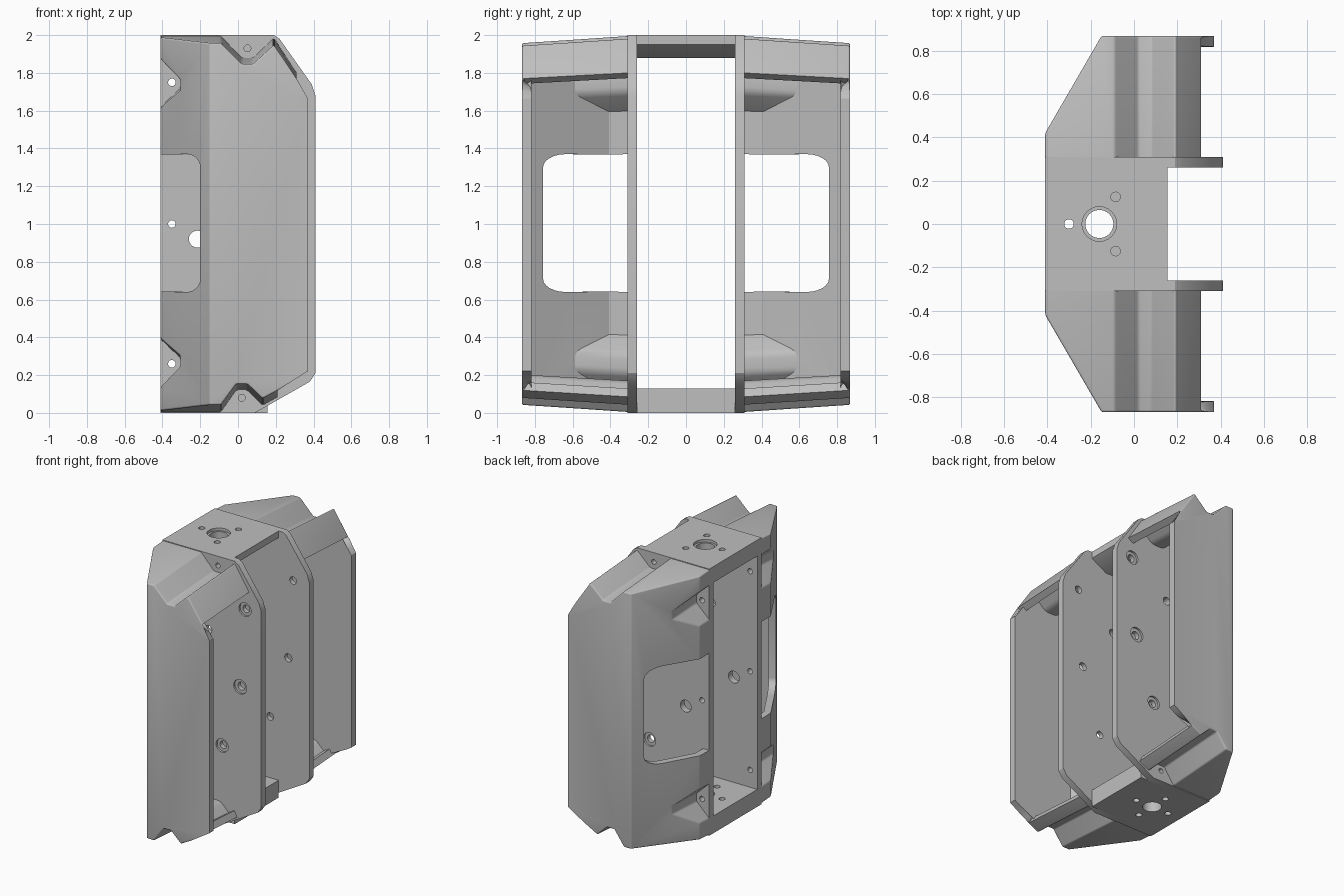
import bpy, bmesh, math
from mathutils import Vector

if "Cube" in bpy.data.objects:
    bpy.data.objects.remove(bpy.data.objects["Cube"])

SHADE = (0.52, 0.52, 0.52, 1)
grey = bpy.data.materials.new("plain_grey")
grey.use_nodes = True
grey.diffuse_color = SHADE
grey.node_tree.nodes["Principled BSDF"].inputs["Base Color"].default_value = SHADE


def make_object(name, bm):
    bmesh.ops.recalc_face_normals(bm, faces=bm.faces)
    mesh = bpy.data.meshes.new(name)
    bm.to_mesh(mesh)
    bm.free()
    mesh.materials.append(grey)
    obj = bpy.data.objects.new(name, mesh)
    bpy.context.collection.objects.link(obj)
    return obj


def extrude_profile(name, points, y0, y1):
    bm = bmesh.new()
    face = bm.faces.new([bm.verts.new((x, y0, z)) for x, z in points])
    new = bmesh.ops.extrude_face_region(bm, geom=[face])["geom"]
    moved = [v for v in new if isinstance(v, bmesh.types.BMVert)]
    bmesh.ops.translate(bm, verts=moved, vec=(0, y1 - y0, 0))
    # The starting face stays behind as the first cap
    if not face.is_valid:
        bmesh.ops.holes_fill(bm, edges=bm.edges)
    return make_object(name, bm)


def cylinder(center, radius, depth, axis):
    bm = bmesh.new()
    bmesh.ops.create_cone(bm, cap_ends=True, segments=24, radius1=radius,
                          radius2=radius, depth=depth)
    obj = make_object("hole_cutter", bm)
    obj.location = center
    if axis == "y":
        obj.rotation_euler.x = math.pi / 2
    return obj


def apply_all(obj):
    bpy.context.view_layer.objects.active = obj
    for mod in list(obj.modifiers):
        bpy.ops.object.modifier_apply(modifier=mod.name)


def cut(obj, cutter):
    cutter.hide_render = True
    bpy.context.view_layer.update()
    mod = obj.modifiers.new("cut", "BOOLEAN")
    mod.object, mod.solver = cutter, "EXACT"
    apply_all(obj)
    bpy.data.objects.remove(cutter)


def finish(obj):
    bpy.ops.object.select_all(action="DESELECT")
    obj.select_set(True)
    bpy.context.view_layer.objects.active = obj
    bpy.ops.object.shade_smooth_by_angle(angle=math.radians(30))


def mirror_y(obj):
    mod = obj.modifiers.new("mirror", "MIRROR")
    mod.use_axis = (False, True, False)
    apply_all(obj)


# Side housing: grooved, dented outline swept outward, open towards +x
low, high = 0.64, 1.37
outline = [(-0.41, 1.995), (-0.09, 1.995), (0.02, 1.88), (0.08, 1.88), (0.19, 1.985),
           (0.31, 1.80), (0.37, 1.69), (0.37, 0.19), (0.21, 0.085),
           (0.13, 0.04), (0.05, 0.12), (-0.01, 0.12), (-0.09, 0.005), (-0.41, 0.005),
           (-0.41, 0.13), (-0.305, 0.23), (-0.305, 0.29), (-0.41, 0.39), (-0.41, low),
           (-0.41, high), (-0.41, 1.62), (-0.305, 1.72), (-0.305, 1.78), (-0.41, 1.88)]
open_spans = (5, 6, 7, 18)
bm = bmesh.new()
inner = [bm.verts.new((x, 0.305, z)) for x, z in outline]
outer = [bm.verts.new((x, 0.868, 1 + (z - 1) * 0.962)) for x, z in outline]
for i in range(len(outline)):
    j = (i + 1) % len(outline)
    if i not in open_spans:
        bm.faces.new((inner[i], inner[j], outer[j], outer[i]))
bm.faces.new(outer)
bmesh.ops.delete(bm, geom=[v for v in bm.verts if not v.link_faces], context="VERTS")

# Slanted rear wall, with a rounded access window along its inner edge
p, q = Vector((-0.41, 0.42, 0)), Vector((-0.15, 0.868, 0))
along = q - p
outward = Vector((-along.y, along.x, 0)).normalized()
res = bmesh.ops.bisect_plane(bm, geom=bm.verts[:] + bm.edges[:] + bm.faces[:],
                             plane_co=p, plane_no=outward, clear_outer=True)
rim = [e for e in res["geom_cut"] if isinstance(e, bmesh.types.BMEdge)]
rim_verts = {v for e in rim for v in e.verts}
ends = sorted((v for v in rim_verts if sum(e in rim for e in v.link_edges) == 1),
              key=lambda v: v.co.z)
r, side = 0.07, -0.2
path = [ends[0]]
for cz, start in ((low + r, -90), (high - r, 0)):
    for k in range(7):
        a = math.radians(start + 15 * k)
        spot = p + along * ((side - r + r * math.cos(a) - p.x) / along.x)
        path.append(bm.verts.new((spot.x, spot.y, cz + r * math.sin(a))))
path.append(ends[-1])
rim += [bm.edges.new(pair) for pair in zip(path, path[1:])]
bmesh.ops.edgeloop_fill(bm, edges=rim)
housing = make_object("side_housings", bm)

# Keep the outward side facing out, then round and thicken
cap = max(housing.data.polygons, key=lambda f: f.center.y)
if cap.normal.y < 0:
    housing.data.flip_normals()
bevel = housing.modifiers.new("round", "BEVEL")
bevel.width, bevel.segments = 0.03, 4
bevel.limit_method, bevel.angle_limit = "ANGLE", math.radians(18)
shell = housing.modifiers.new("shell", "SOLIDIFY")
shell.thickness, shell.offset = 0.05, -1
apply_all(housing)
mirror_y(housing)
finish(housing)

# Inner side plates with chamfered front corners and screw holes
plate = extrude_profile("inner_plates",
                        [(-0.41, 0), (0.09, 0), (0.38, 0.165), (0.41, 0.21), (0.41, 1.68),
                         (0.39, 1.74), (0.22, 1.98), (0.19, 2), (-0.41, 2)], 0.26, 0.31)
plain_holes = [(-0.35, 1.0, 0.02), (-0.35, 1.75, 0.02), (-0.35, 0.26, 0.02),
               (-0.215, 0.92, 0.045), (0.05, 1.93, 0.018), (0.02, 0.08, 0.018),
               (-0.03, 1.43, 0.03)]
bored_holes = [(0.275, 1.66, 0.028), (0.235, 1.07, 0.03), (0.085, 0.59, 0.028)]
for x, z, radius in plain_holes + bored_holes:
    cut(plate, cylinder((x, 0.285, z), radius, 0.2, "y"))
for x, z, radius in bored_holes:
    cut(plate, cylinder((x, 0.31, z), radius * 1.8, 0.03, "y"))
mirror_y(plate)
finish(plate)

# Top and bottom bridges with the cable hole and fixing holes
top = extrude_profile("top_bridge", [(-0.41, 2), (-0.41, 1.88), (0.03, 1.88),
                                     (0.155, 1.95), (0.155, 2)], -0.26, 0.26)
bottom = extrude_profile("bottom_bridge", [(-0.41, 0), (-0.41, 0.13), (0.155, 0.13),
                                           (0.155, 0)], -0.26, 0.26)
top_spots = [(-0.30, 0), (-0.085, 0.125), (-0.085, -0.125)]
bottom_spots = [(-0.30, 0), (-0.02, 0), (-0.16, 0.14), (-0.16, -0.14)]
for bridge, z, spots in ((top, 1.95, top_spots), (bottom, 0.05, bottom_spots)):
    cut(bridge, cylinder((-0.16, 0, z), 0.065, 0.5, "z"))
    for x, y in spots:
        cut(bridge, cylinder((x, y, z), 0.022, 0.5, "z"))
cut(top, cylinder((-0.16, 0, 2), 0.08, 0.04, "z"))
finish(top)
finish(bottom)
